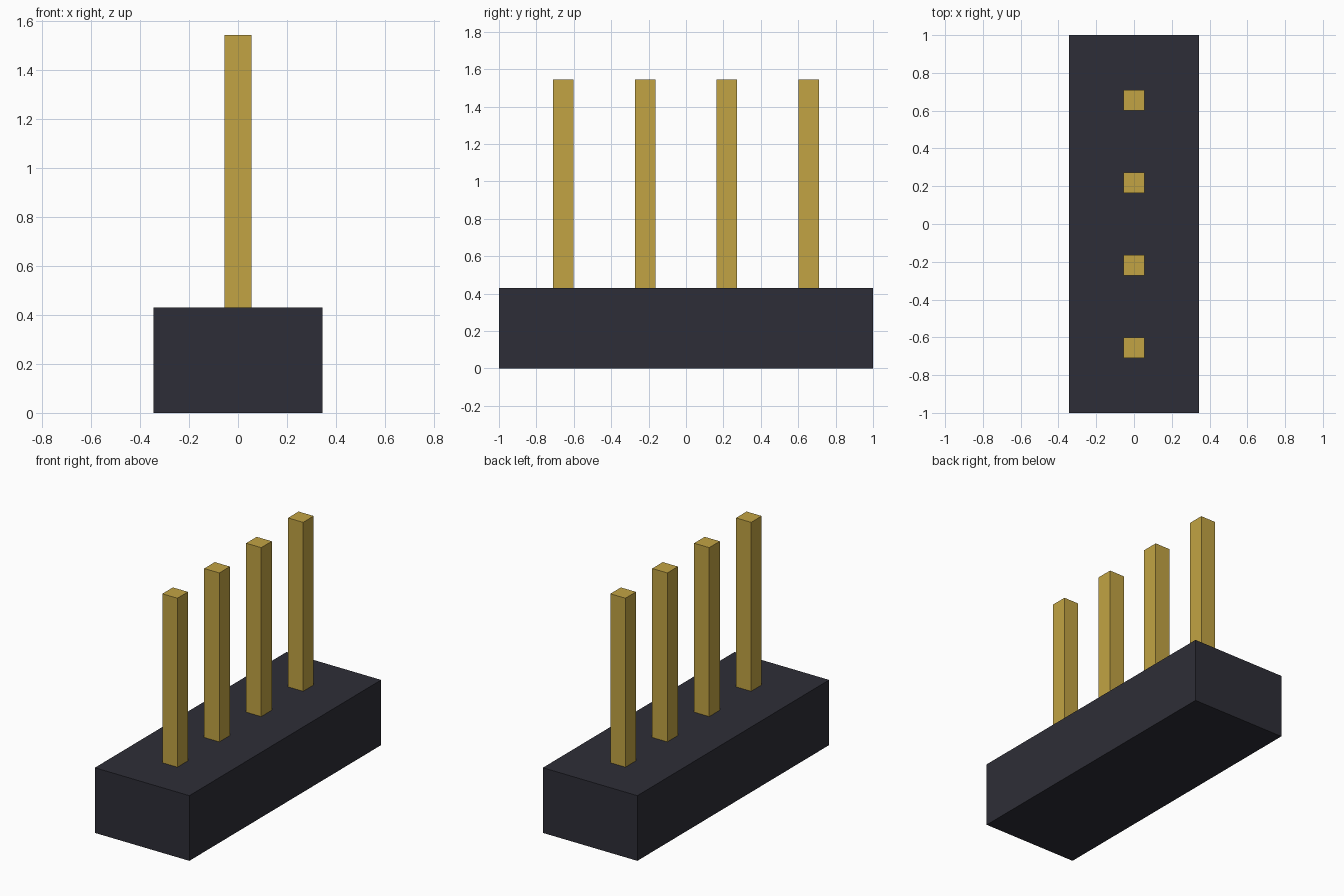
import bpy

cube = bpy.data.objects.get("Cube")
if cube:
    bpy.data.objects.remove(cube, do_unlink=True)


def make_material(name, rgb):
    mat = bpy.data.materials.new(name)
    mat.use_nodes = True
    mat.diffuse_color = (*rgb, 1)
    mat.node_tree.nodes["Principled BSDF"].inputs["Base Color"].default_value = (*rgb, 1)
    return mat


def add_box(name, size, center_y, bottom, mat):
    """Box centred on x, standing at the given bottom height."""
    bpy.ops.mesh.primitive_cube_add(size=1, location=(0, center_y, bottom + size[2] / 2))
    box = bpy.context.object
    box.name = name
    box.scale = size
    bpy.ops.object.transform_apply(location=False, rotation=False, scale=True)
    box.data.materials.append(mat)
    return box


black = make_material("black plastic", (0.027, 0.027, 0.038))
gold = make_material("gold metal", (0.54, 0.37, 0.057))

# Plastic housing
BODY_HEIGHT = 0.43
add_box("housing", (0.69, 2.0, BODY_HEIGHT), 0, 0, black)

# Row of four square pins, set into the housing
PIN_WIDTH, PIN_TOP, PITCH, COUNT = 0.11, 1.545, 0.437, 4
PIN_BOTTOM = 0.01
for i in range(COUNT):
    y = (i - (COUNT - 1) / 2) * PITCH
    add_box(f"pin_{i + 1}", (PIN_WIDTH, PIN_WIDTH, PIN_TOP - PIN_BOTTOM), y, PIN_BOTTOM, gold)
